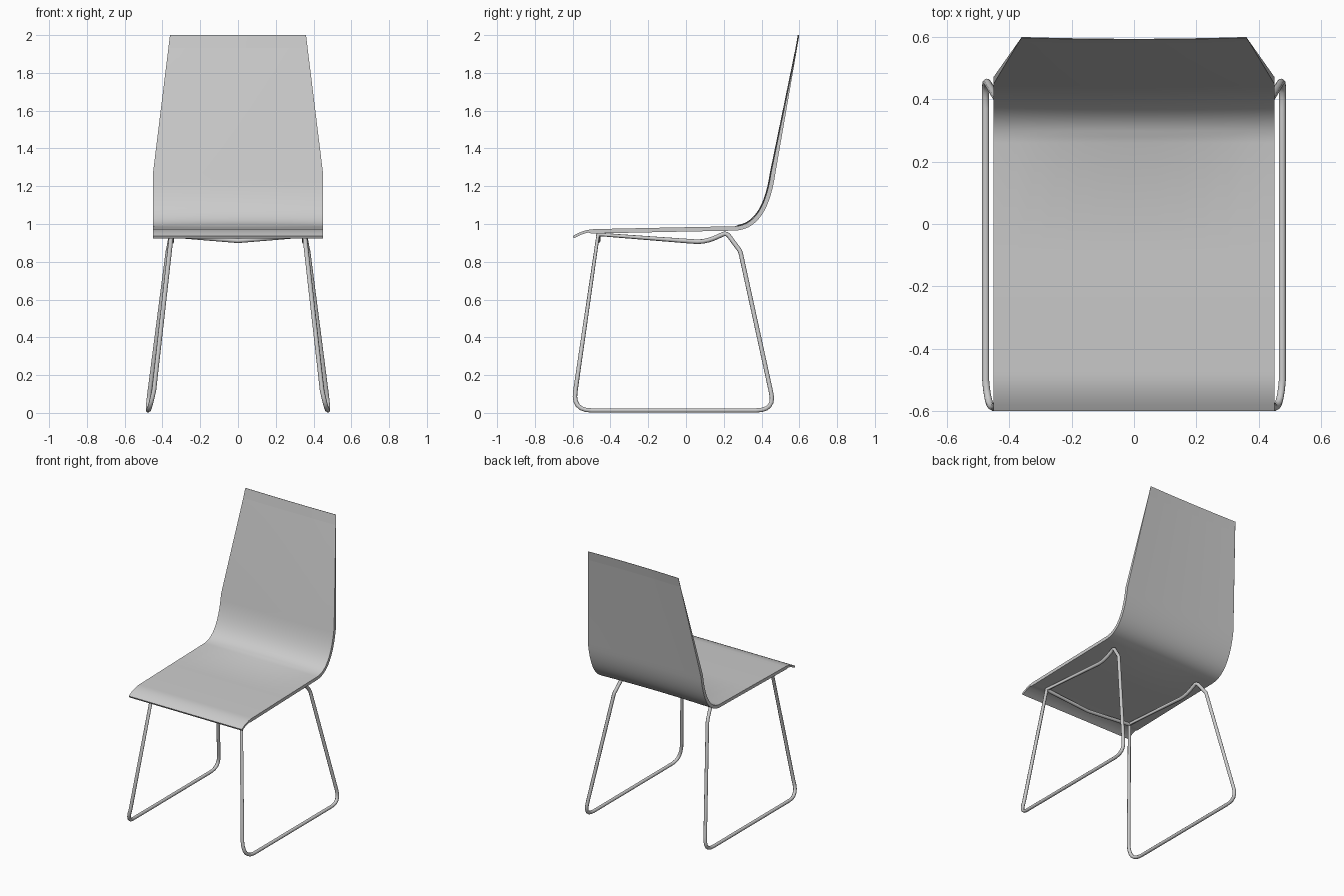
import bpy, bmesh
from mathutils import Vector

cube = bpy.data.objects.get("Cube")
if cube:
    bpy.data.objects.remove(cube, do_unlink=True)

grey = bpy.data.materials.new("light grey")
grey.use_nodes = True
grey.diffuse_color = (0.6, 0.6, 0.6, 1)
grey.node_tree.nodes["Principled BSDF"].inputs["Base Color"].default_value = grey.diffuse_color


def finish(name, mesh, angle):
    obj = bpy.data.objects.new(name, mesh)
    bpy.context.collection.objects.link(obj)
    mesh.materials.clear()
    mesh.materials.append(grey)
    bpy.ops.object.select_all(action="DESELECT")
    obj.select_set(True)
    bpy.context.view_layer.objects.active = obj
    bpy.ops.object.shade_smooth_by_angle(angle=angle)
    return obj


def rounded(a, corner, b, steps=6):
    """Quadratic bend from a to b pulled towards corner."""
    a, corner, b = Vector(a), Vector(corner), Vector(b)
    ts = [i / steps for i in range(steps + 1)]
    return [a * (1 - t) ** 2 + corner * 2 * t * (1 - t) + b * t * t for t in ts]


def tube(name, points, radius, cyclic=False):
    curve = bpy.data.curves.new(name, "CURVE")
    curve.dimensions = "3D"
    curve.bevel_depth = radius
    curve.bevel_resolution = 2
    curve.use_fill_caps = True
    spline = curve.splines.new("POLY")
    spline.points.add(len(points) - 1)
    for p, co in zip(spline.points, points):
        p.co = (*co, 1)
    spline.use_cyclic_u = cyclic
    temp = bpy.data.objects.new(name + "_path", curve)
    bpy.context.collection.objects.link(temp)
    bpy.context.view_layer.update()
    evaluated = temp.evaluated_get(bpy.context.evaluated_depsgraph_get())
    mesh = bpy.data.meshes.new_from_object(evaluated)
    bpy.data.objects.remove(temp, do_unlink=True)
    return finish(name, mesh, 0.9)


# Seat and backrest: one bent sheet, thinning towards the top
profile = rounded((0, -0.6, 0.936), (0, -0.54, 0.972), (0, -0.48, 0.973))
profile += [Vector((0, -0.1, 0.981))]
profile += rounded((0, 0.26, 0.988), (0, 0.41, 0.995), (0, 0.45, 1.27), 14)
profile += [Vector((0, 0.6, 2.0))]
columns = 12
bm = bmesh.new()
inner, outer = [], []
for i, p in enumerate(profile):
    along = (profile[min(i + 1, len(profile) - 1)] - profile[max(i - 1, 0)]).normalized()
    normal = Vector((0, along.z, -along.y))
    rise = max(0, (p.z - 1.27) / 0.73)
    half = 0.45 - 0.09 * rise
    thick = 0.014 if p.y < -0.5 else 0.023 - 0.015 * rise
    bulge = 0.006 if p.z > 0.99 else 0
    row_in, row_out = [], []
    for c in range(columns + 1):
        u = 2 * c / columns - 1
        base = p + Vector((u * half, 0, 0)) - normal * bulge * (1 - u * u)
        row_in.append(bm.verts.new(base))
        # keep the top edge level
        back = Vector((0, thick, 0)) if i == len(profile) - 1 else normal * thick
        row_out.append(bm.verts.new(base + (back if rise < 1 else -back * 0.3)))
    inner.append(row_in)
    outer.append(row_out)
for i in range(len(profile) - 1):
    for c in range(columns):
        for g in (inner, outer):
            bm.faces.new((g[i][c], g[i][c + 1], g[i + 1][c + 1], g[i + 1][c]))
    for c in (0, columns):
        bm.faces.new((inner[i][c], inner[i + 1][c], outer[i + 1][c], outer[i][c]))
for i in (0, -1):
    for c in range(columns):
        bm.faces.new((inner[i][c], inner[i][c + 1], outer[i][c + 1], outer[i][c]))
bmesh.ops.recalc_face_normals(bm, faces=bm.faces)
shell_mesh = bpy.data.meshes.new("seat_shell")
bm.to_mesh(shell_mesh)
bm.free()
finish("seat_shell", shell_mesh, 0.7)

# Sled legs: a closed bent tube on each side
radius = 0.012
front_top = Vector((0.352, -0.465, 0.945))
loop = [front_top]
loop += rounded((0.445, -0.585, 0.12), (0.468, -0.604, 0.013), (0.476, -0.5, 0.013))
loop += rounded((0.476, 0.37, 0.013), (0.48, 0.475, 0.013), (0.468, 0.45, 0.11))
loop += rounded((0.375, 0.293, 0.83), (0.372, 0.288, 0.86), (0.368, 0.275, 0.872), 3)
loop += rounded((0.355, 0.225, 0.94), (0.35, 0.21, 0.955), (0.35, 0.19, 0.943), 3)
loop += rounded((0.35, 0.15, 0.925), (0.35, 0.09, 0.9), (0.35, 0.03, 0.908), 4)
for side, label in ((1, "left"), (-1, "right")):
    tube(label + "_sled_leg", [Vector((p.x * side, p.y, p.z)) for p in loop], radius, True)

# Front crossbar, dipping in the middle under the seat
ends = [Vector((s * front_top.x, front_top.y, front_top.z - 0.005)) for s in (-1, 1)]
tube("front_crossbar", [ends[0], Vector((0, front_top.y, 0.911)), ends[1]], radius)
